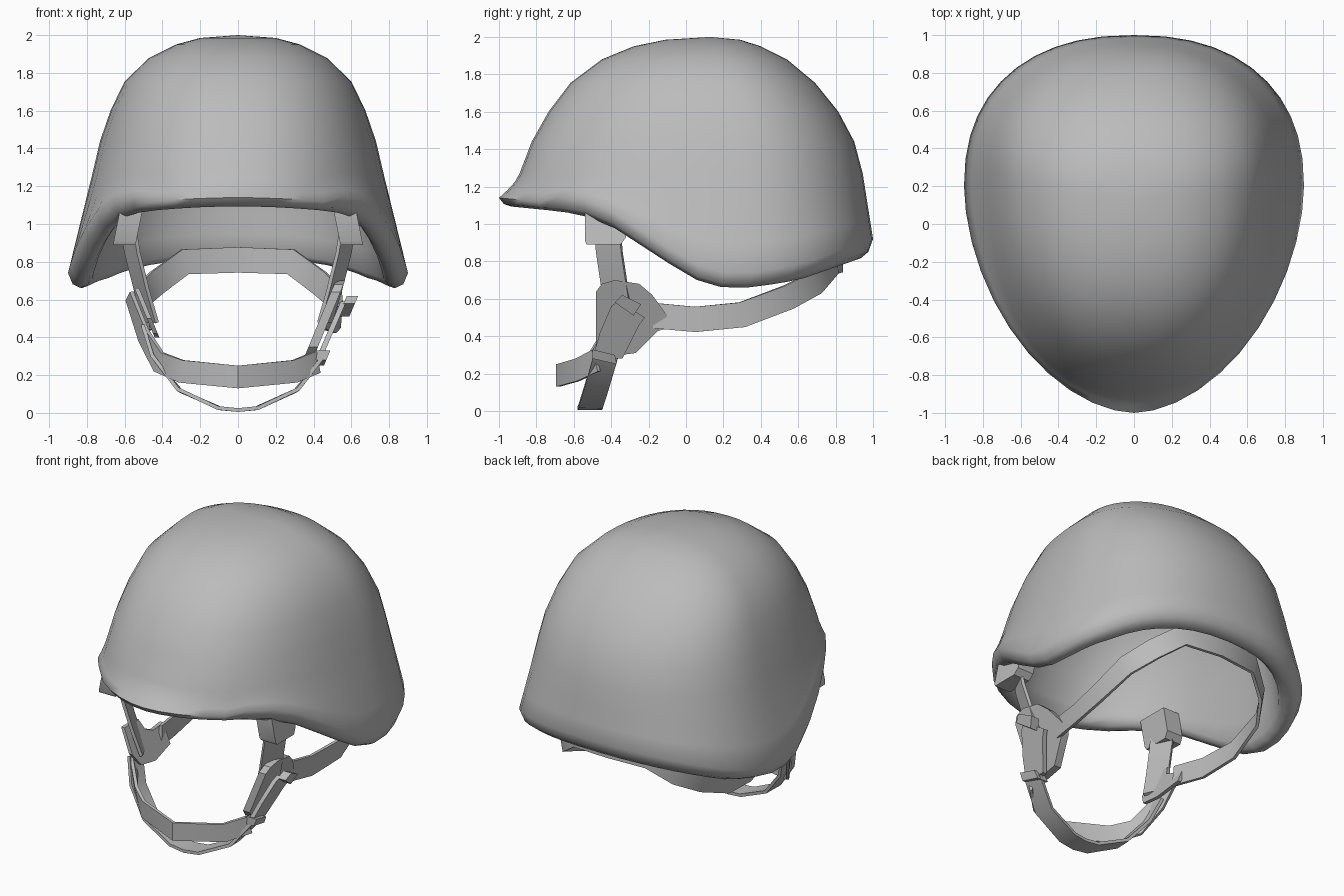
import bpy, bmesh, math
from mathutils import Vector

if "Cube" in bpy.data.objects:
    bpy.data.objects.remove(bpy.data.objects["Cube"], do_unlink=True)

GREY = (0.5, 0.5, 0.5, 1)
mat = bpy.data.materials.new("matte grey")
mat.use_nodes = True
mat.diffuse_color = GREY
mat.node_tree.nodes["Principled BSDF"].inputs["Base Color"].default_value = GREY


def finish(name, bm, angle=35):
    bmesh.ops.recalc_face_normals(bm, faces=bm.faces)
    mesh = bpy.data.meshes.new(name)
    bm.to_mesh(mesh)
    bm.free()
    mesh.materials.append(mat)
    ob = bpy.data.objects.new(name, mesh)
    bpy.context.collection.objects.link(ob)
    bpy.ops.object.select_all(action='DESELECT')
    ob.select_set(True)
    bpy.context.view_layer.objects.active = ob
    bpy.ops.object.shade_smooth_by_angle(angle=math.radians(angle))
    return ob


def bridge(bm, a, b):
    for i in range(len(a)):
        j = (i + 1) % len(a)
        bm.faces.new((a[i], a[j], b[j], b[i]))


# ---- helmet shell: stacked egg-shaped rings, folded round the rim to the inside
SEG = 44
DOME = [(1.985, -.11, .29, .2), (1.95, -.28, .4, .33), (1.88, -.45, .54, .47),
        (1.755, -.617, .69, .6), (1.6, -.735, .815, .675),
        (1.44, -.825, .9, .73), (1.27, -.89, .945, .77)]
RIM = [(-1, 1.1), (-.7, 1.07), (-.55, 1.05), (-.4, .99), (-.2, .86), (0, .73),
       (.1, .68), (.2, .66), (.35, .66), (.6, .7), (.8, .77), (1, .84)]


def rim_height(y):
    y = max(-1, min(1, y))
    for (y0, z0), (y1, z1) in zip(RIM, RIM[1:]):
        if y <= y1:
            return z0 + (z1 - z0) * (y - y0) / (y1 - y0)


def ring(front, back, half, z=None, powers=(2.3, 2.15), inset=0, lift=0, widest=.63):
    front, back, half = front + inset, back - inset, half - inset
    mid = front + widest * (back - front)
    pts = []
    for i in range(SEG):
        a = math.tau * i / SEG
        s, c = math.sin(a), math.cos(a)
        n = powers[0] if c < 0 else powers[1]
        x = math.copysign(half * abs(s) ** (2 / n), s)
        reach = back - mid if c > 0 else mid - front
        y = mid + math.copysign(reach * abs(c) ** (2 / n), c)
        # the lip is thinner at the brow than at the sides
        rise = lift * (.5 if y < -.7 else 1)
        pts.append(Vector((x, y, rim_height(y) + rise if z is None else z)))
    return pts


def flare(upper, edge, f):
    out = []
    for p, q in zip(upper, edge):
        g = f ** (1 + .4 * max(0, -q.y))
        out.append(Vector((p.x + (q.x - p.x) * g, p.y + (q.y - p.y) * g,
                           p.z + (q.z - p.z) * f)))
    return out


def rim_ring(inset, lift):
    return ring(-1, 1, .9, None, (1.8, 2.3), inset, lift, .6)


def wall(inset, edge):
    rings = [ring(f, b, h, z - inset, inset=min(inset, .4 * h)) for z, f, b, h in DOME]
    return rings + [flare(rings[-1], edge, f) for f in (.35, .7)] + [edge]


outer, inner = wall(0, rim_ring(0, .08)), wall(.09, rim_ring(.13, .05))
lip = [rim_ring(.025, .02), rim_ring(.065, 0), rim_ring(.105, .015)]
bm = bmesh.new()
loops = [[bm.verts.new(p) for p in r] for r in outer + lip + inner[::-1]]
for a, b in zip(loops, loops[1:]):
    bridge(bm, a, b)
for loop, z in ((loops[0], 2.0), (loops[-1], 1.91)):
    pole = bm.verts.new((0, .13, z))
    for i in range(SEG):
        bm.faces.new((loop[i], loop[(i + 1) % SEG], pole))
finish("helmet_shell", bm, 60)


# ---- straps: flat ribbons along a path, facing away from a centre axis
def ribbon(name, pts, width, centre, axis, thick=.02):
    pts = [Vector(p) for p in pts]
    axis, centre = Vector(axis), Vector(centre)
    bm = bmesh.new()
    loops = []
    for i, p in enumerate(pts):
        t = (pts[min(i + 1, len(pts) - 1)] - pts[max(i - 1, 0)]).normalized()
        n = p - centre
        n -= axis * n.dot(axis)
        n = (n - t * n.dot(t)).normalized()
        w = t.cross(n) * width / 2
        n *= thick / 2
        loops.append([bm.verts.new(p + v) for v in (w + n, w - n, -w - n, n - w)])
    for a, b in zip(loops, loops[1:]):
        bridge(bm, a, b)
    bm.faces.new(loops[0])
    bm.faces.new(loops[-1])
    return finish(name, bm)


def mirrored(half):
    return [(-x, y, z) for x, y, z in half] + [p for p in reversed(half) if p[0] > 0]


# ---- plates: a side outline (y, z) laid on a slope, x = base + slope * z
def plate(name, outline, side, base, slope, thick):
    bm = bmesh.new()
    a, b = [[bm.verts.new((side * (base + slope * z + d), y, z)) for y, z in outline]
            for d in (-thick / 2, thick / 2)]
    bridge(bm, a, b)
    bm.faces.new(a)
    bm.faces.new(b)
    return finish(name, bm)


UP, ALONG = (0, 0, 1), (0, 1, 0)
rear = [(.46, -.17, .51), (.51, .05, .49), (.54, .3, .515), (.52, .55, .61),
        (.43, .7, .69), (.28, .8, .8), (0, .83, .81)]
ribbon("rear_band", mirrored(rear), .135, (0, .1, 0), UP)

# both chin straps run from the buckle round to the plain junction
riser = [(-.575, -.32, .62), (-.5, -.39, .41)]
chin = [(.42, -.48, .27), (.3, -.58, .22), (0, -.685, .19)]
ribbon("front_chin_strap", riser + mirrored(chin), .12, (0, -.2, 0), UP)

under = [(.445, -.43, .29), (.31, -.48, .12), (.1, -.51, .025), (0, -.515, .015)]
ribbon("under_chin_strap", [(-.5, -.38, .45)] + mirrored(under), .13, (0, 0, .6), ALONG)

for side, label in ((1, "left"), (-1, "right")):
    ribbon(label + "_hanger_strap",
           [(side * .58, -.42, .98), (side * .56, -.41, .85), (side * .51, -.38, .65),
            (side * .46, -.35, .48)], .15, (0, -.13, 0), UP)
    # tapered anchor block under the shell
    plate(label + "_anchor_block", [(-.53, .89), (-.35, .89), (-.32, .93), (-.32, 1.08),
                                    (-.54, 1.08), (-.54, .91)], side, .78, -.2, .12)

# ---- rounded pad, buckle strap and clips on the buckled side
plate("buckle_pad", [(-.48, .64), (-.45, .68), (-.38, .7), (-.25, .68), (-.18, .62),
                     (-.1, .51), (-.13, .45), (-.27, .31), (-.42, .29), (-.48, .35)],
      1, .255, .41, .05)
plate("buckle_strap", [(-.4, .56), (-.36, .59), (-.22, .5), (-.25, .46), (-.34, .28),
                       (-.5, .28), (-.46, .42)], 1, .305, .43, .03)
plate("upper_clip", [(-.38, .58), (-.34, .62), (-.24, .57), (-.28, .51)], 1, .34, .43, .06)
plate("lower_clip", [(-.5, .33), (-.38, .3), (-.37, .25), (-.5, .28)], 1, .31, .42, .08)

# ---- plain Y-shaped junction on the other side
plate("strap_junction", [(-.46, .66), (-.31, .66), (-.28, .59), (-.21, .56), (-.1, .57),
                         (-.1, .44), (-.28, .4), (-.42, .42), (-.47, .5)], -1, .265, .41, .025)
